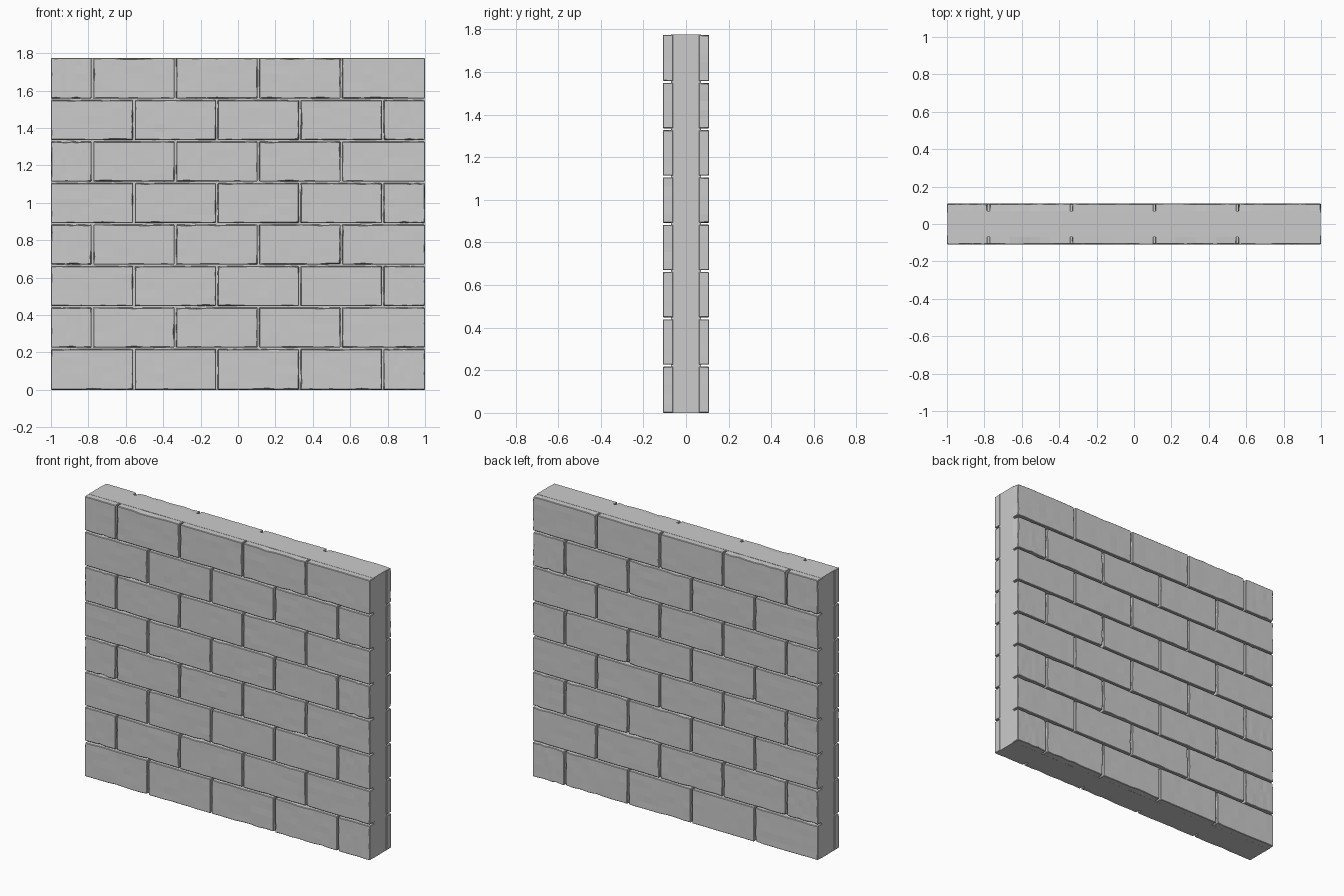
import bpy, bmesh, random
from mathutils import Vector

if "Cube" in bpy.data.objects:
    bpy.data.objects.remove(bpy.data.objects["Cube"])

random.seed(7)
ROWS, HEIGHT = 8, 1.775
ROW_H = HEIGHT / ROWS
PITCH, GAP = 0.4435, 0.009
CORE_Y, FACE_Y = 0.07, 0.109


def add_object(name, bm):
    bmesh.ops.recalc_face_normals(bm, faces=bm.faces)
    mesh = bpy.data.meshes.new(name)
    bm.to_mesh(mesh)
    bm.free()
    obj = bpy.data.objects.new(name, mesh)
    bpy.context.collection.objects.link(obj)
    return obj


def box(bm, lo, hi):
    lo, hi = Vector(lo), Vector(hi)
    verts = bmesh.ops.create_cube(bm, size=1)["verts"]
    for v in verts:
        v.co = (lo + hi) / 2 + v.co * (hi - lo)
    return verts


def brick(name, x0, x1, z0, z1, side):
    bm = bmesh.new()
    ya, yb = sorted((side * (CORE_Y - 0.01), side * FACE_Y))
    box(bm, (x0, ya, z0), (x1, yb, z1))
    # cuts along the long and upright edges let the outline be chipped
    for axis, cuts in ((0, 7), (2, 4)):
        edges = [e for e in bm.edges
                 if abs((e.verts[0].co - e.verts[1].co)[axis]) > 0.1]
        bmesh.ops.subdivide_edges(bm, edges=edges, cuts=cuts, use_grid_fill=True)
    # slightly uneven face with worn edges
    cx, cz = (x0 + x1) / 2, (z0 + z1) / 2
    for v in bm.verts:
        if abs(v.co.y) < FACE_Y - 0.001:
            continue
        on_x = min(v.co.x - x0, x1 - v.co.x) < 1e-4
        on_z = min(v.co.z - z0, z1 - v.co.z) < 1e-4
        chip = random.uniform(0.002, 0.006) if random.random() < 0.15 else random.uniform(0, 0.0015)
        if on_x:
            v.co.x += chip if v.co.x < cx else -chip
        if on_z:
            v.co.z += chip if v.co.z < cz else -chip
        v.co.y -= side * random.uniform(0, 0.0015)
    obj = add_object(name, bm)
    bev = obj.modifiers.new("worn_edges", "BEVEL")
    bev.width, bev.segments = 0.003, 1
    bev.limit_method, bev.angle_limit = "ANGLE", 0.8


# Solid mortar core
bm = bmesh.new()
box(bm, (-0.997, -CORE_Y, 0), (0.997, CORE_Y, HEIGHT))
add_object("mortar_core", bm)

# Brick facing on both sides, running bond
for side, label in ((-1, "front"), (1, "back")):
    for row in range(ROWS):
        z0 = row * ROW_H + (GAP / 2 if row else 0)
        z1 = (row + 1) * ROW_H - (GAP / 2 if row < ROWS - 1 else 0.001)
        start = -1 + (PITCH if row % 2 == 0 else PITCH / 2)
        cuts = [-1] + [start + i * PITCH for i in range(4)] + [1]
        for i in range(5):
            x0 = cuts[i] + (GAP / 2 if i else 0)
            x1 = cuts[i + 1] - (GAP / 2 if i < 4 else 0)
            brick(f"{label}_brick_{row}_{i}", x0, x1, z0, z1, side)
